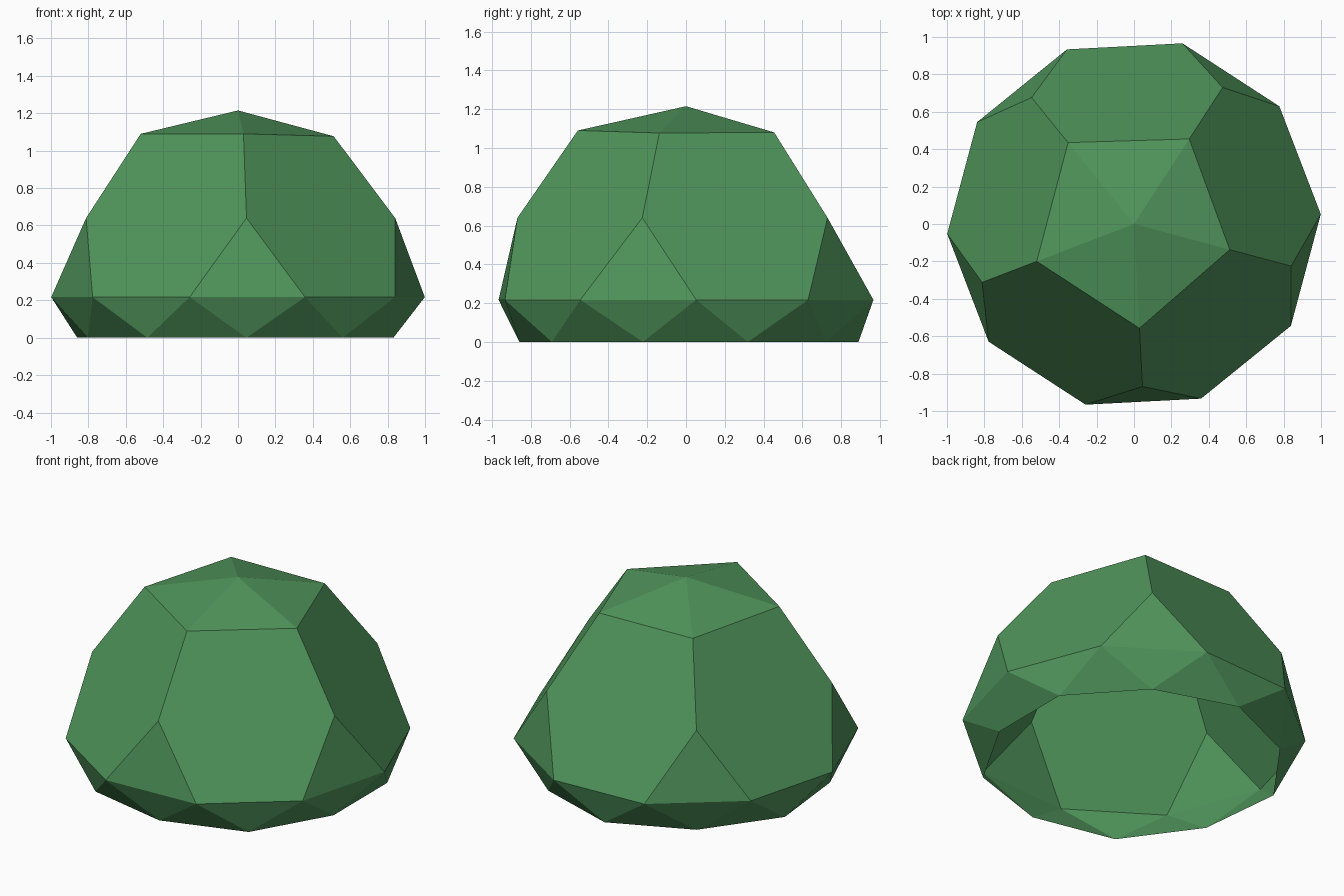
import bpy, bmesh, math

if "Cube" in bpy.data.objects:
    bpy.data.objects.remove(bpy.data.objects["Cube"])

green = bpy.data.materials.new("green")
green.diffuse_color = (0.08, 0.30, 0.105, 1)
green.use_nodes = True
green.node_tree.nodes["Principled BSDF"].inputs["Base Color"].default_value = green.diffuse_color

TURN = 273  # direction of the first dome rib, in degrees
bm = bmesh.new()


def ring(count, radii, heights, offset=0):
    """Evenly spaced ring of vertices; radii and heights repeat around it."""
    verts = []
    for i in range(count):
        a = math.radians(TURN + offset + 360 / count * i)
        r, z = radii[i % len(radii)], heights[i % len(heights)]
        verts.append(bm.verts.new((r * math.cos(a), r * math.sin(a), z)))
    return verts


# Rings from the top down
apex = bm.verts.new((0, 0, 1.215))
cap = ring(5, (0.558, 0.53, 0.542, 0.56, 0.557), (1.09, 1.077, 1.08, 1.083, 1.09))
shoulder = ring(5, (0.87,), (0.64,))
waist = ring(10, (1.0,), (0.217,), -18)
foot = ring(10, (0.86, 0.89), (0,))

for i in range(5):
    j = (i + 1) % 5
    # Raised pentagon cap
    bm.faces.new((apex, cap[i], cap[j]))
    # Large hexagon panel
    bm.faces.new((cap[i], shoulder[i], waist[2 * i + 1], waist[2 * j], shoulder[j], cap[j]))
    # Small triangle under each rib
    bm.faces.new((shoulder[i], waist[2 * i], waist[2 * i + 1]))

# Zigzag skirt, open underneath
for i in range(10):
    j = (i + 1) % 10
    bm.faces.new((waist[i], foot[i], waist[j]))
    bm.faces.new((waist[j], foot[i], foot[j]))

bm.normal_update()
mesh = bpy.data.meshes.new("dome_shell")
bm.to_mesh(mesh)
bm.free()
mesh.materials.append(green)
bpy.context.collection.objects.link(bpy.data.objects.new("dome_shell", mesh))
